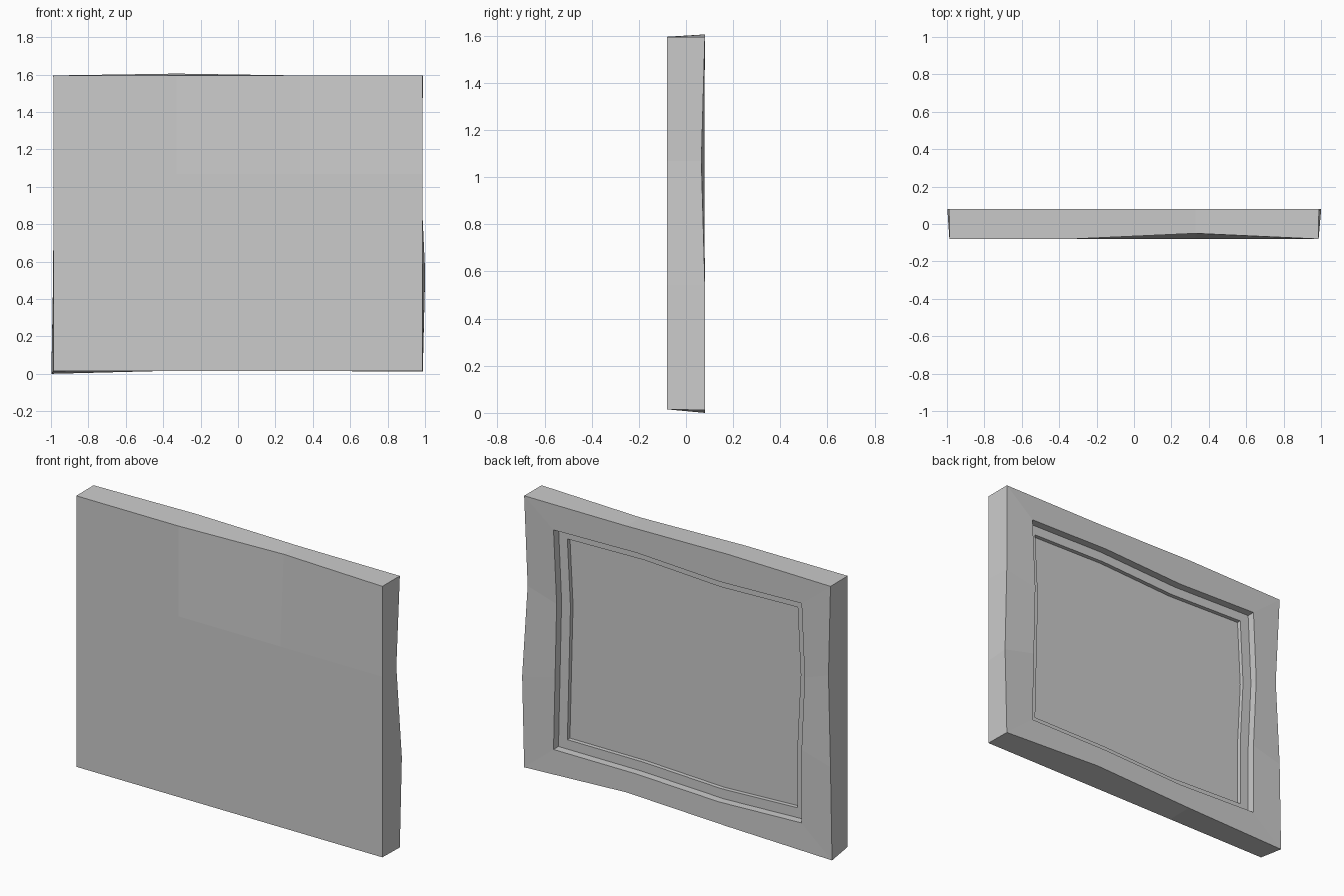
import bpy, bmesh

if "Cube" in bpy.data.objects:
    bpy.data.objects.remove(bpy.data.objects["Cube"])

# 12-point rectangular ring, three segments per side, starting bottom left (seen from the front)
STEPS = [(0, 0), (1, 0), (2, 0), (3, 0), (3, 1), (3, 2), (3, 3), (2, 3), (1, 3), (0, 3), (0, 2), (0, 1)]


def ring(bm, x, z0, z1, y, warp=None):
    verts = []
    for i, (a, b) in enumerate(STEPS):
        dx, dy, dz = (warp or {}).get(i, (0, 0, 0))
        verts.append(bm.verts.new((-x + 2 * x * a / 3 + dx, y + dy, z0 + (z1 - z0) * b / 3 + dz)))
    return verts


def bridge(bm, r1, r2):
    for i in range(12):
        j = (i + 1) % 12
        bm.faces.new((r1[i], r1[j], r2[j], r2[i]))


def cap(bm, r):
    # fill a ring with a 3 x 3 grid of faces
    g = dict(zip(STEPS, r))
    for a in (1, 2):
        for b in (1, 2):
            c = g[(0, b)].co.lerp(g[(3, b)].co, a / 3)
            g[(a, b)] = bm.verts.new(c)
    for a in range(3):
        for b in range(3):
            bm.faces.new((g[(a, b)], g[(a + 1, b)], g[(a + 1, b + 1)], g[(a, b + 1)]))


def finish(bm, name):
    bmesh.ops.recalc_face_normals(bm, faces=bm.faces)
    me = bpy.data.meshes.new(name)
    bm.to_mesh(me)
    bm.free()
    bpy.context.collection.objects.link(bpy.data.objects.new(name, me))


# uneven hand-cut offsets per ring point
front_warp = {7: (0, .03, 0)}
back_warp = {0: (-.01, 0, -.012), 1: (0, 0, .005), 2: (0, 0, .03), 4: (.013, 0, 0),
             5: (-.012, -.015, 0), 8: (0, 0, .01), 10: (.02, -.01, 0)}
rim_warp = {1: (0, 0, -.02), 4: (-.01, 0, 0), 5: (-.02, 0, 0), 7: (0, 0, .01),
            8: (0, 0, -.015), 10: (-.02, 0, 0)}

bm = bmesh.new()
# slab front and outer edges
front = ring(bm, .987, .015, 1.595, -.08, front_warp)
back = ring(bm, .988, .012, 1.595, .08, back_warp)
cap(bm, front)
bridge(bm, front, back)
# stepped recess on the back
rim = ring(bm, .80, .165, 1.445, .078, rim_warp)
ledge_out = ring(bm, .80, .165, 1.445, .032, rim_warp)
ledge_in = ring(bm, .743, .22, 1.39, .032, rim_warp)
floor = ring(bm, .743, .22, 1.39, .008, rim_warp)
for r1, r2 in ((back, rim), (rim, ledge_out), (ledge_out, ledge_in), (ledge_in, floor)):
    bridge(bm, r1, r2)
cap(bm, floor)
finish(bm, "recessed_panel")
